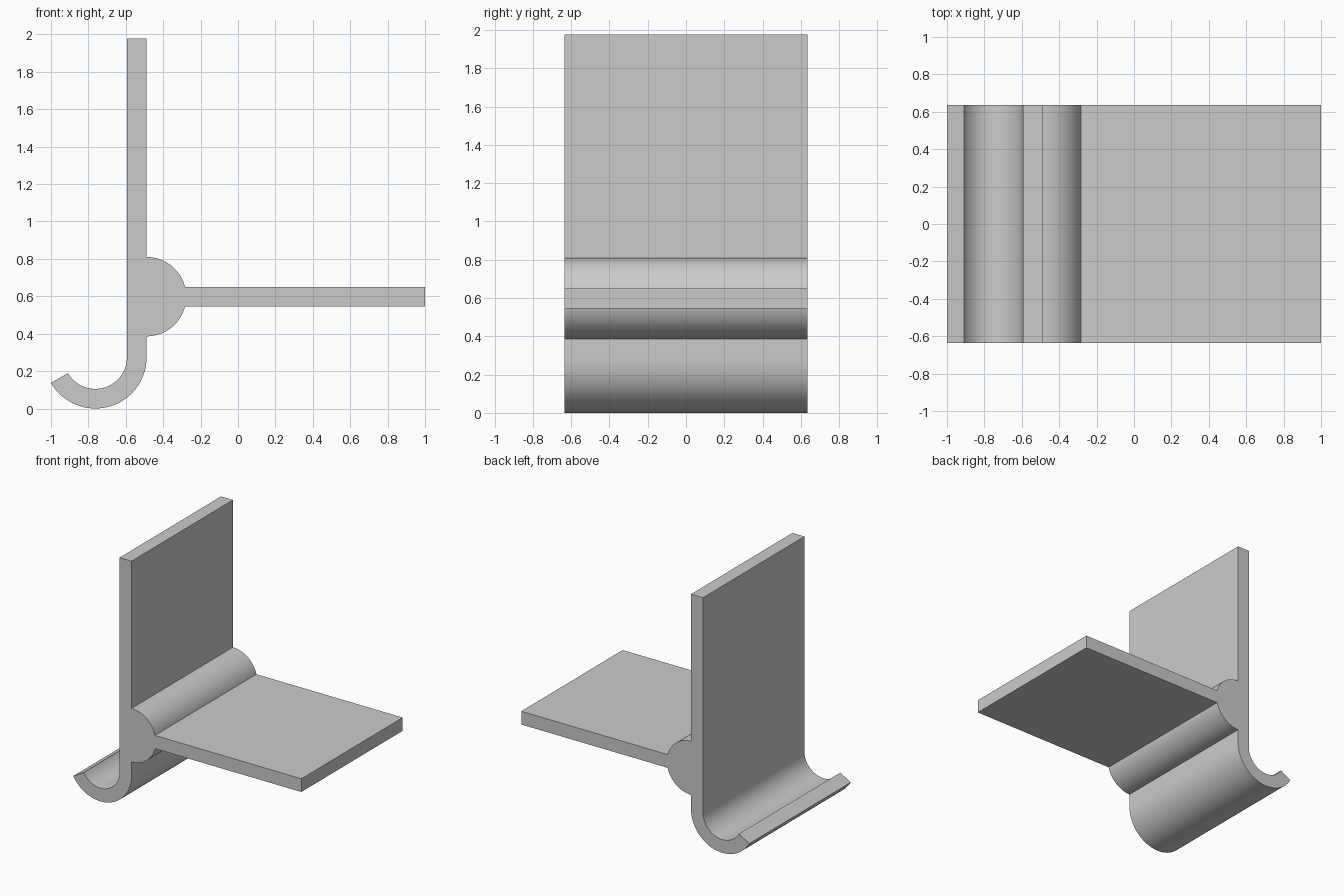
import bpy, bmesh
from math import cos, sin, radians, degrees, asin

if "Cube" in bpy.data.objects:
    bpy.data.objects.remove(bpy.data.objects["Cube"])

HALF = 0.635             # half the depth along y
T = 0.105                # sheet thickness
R = 0.274                # outer radius of the hook
HX, HZ = -1 + R * cos(radians(30)), R   # hook centre
XR, XL = HX + R, HX + R - T             # faces of the upright
TOP = 1.977
BZ, BR = 0.598, 0.212    # boss centre height and radius


def arc(cx, cz, r, a0, a1, n):
    """Points on an arc from angle a0 to a1 in degrees."""
    angles = [radians(a0 + (a1 - a0) * i / n) for i in range(n + 1)]
    return [(cx + r * cos(a), cz + r * sin(a)) for a in angles]


# One continuous cross-section, counter-clockwise seen from the front
shelf = degrees(asin(T / 2 / BR))
profile = arc(HX, HZ, R, -150, 0, 40)                     # outside of hook
profile += arc(XR, BZ, BR, -90, -shelf, 24)               # lower boss
profile += [(1, BZ - T / 2), (1, BZ + T / 2)]             # shelf end
profile += arc(XR, BZ, BR, shelf, 90, 24)                 # upper boss
profile += [(XR, TOP), (XL, TOP)]                         # top of upright
profile += arc(HX, HZ, R - T, 0, -150, 40)                # inside of hook

# Extrude the section along y
bm = bmesh.new()
face = bm.faces.new([bm.verts.new((x, -HALF, z)) for x, z in profile])
ext = bmesh.ops.extrude_face_region(bm, geom=[face], use_keep_orig=True)
verts = [g for g in ext["geom"] if isinstance(g, bmesh.types.BMVert)]
bmesh.ops.translate(bm, verts=verts, vec=(0, 2 * HALF, 0))
bmesh.ops.recalc_face_normals(bm, faces=bm.faces)
# Split the concave end caps cleanly
caps = [f for f in bm.faces if len(f.verts) > 4]
bmesh.ops.triangulate(bm, faces=caps)

mesh = bpy.data.meshes.new("hooked_bracket")
bm.to_mesh(mesh)
bm.free()
bracket = bpy.data.objects.new("hooked_bracket", mesh)
bpy.context.collection.objects.link(bracket)

# Smooth the curves, keep the corners sharp
bpy.context.view_layer.objects.active = bracket
bracket.select_set(True)
bpy.ops.object.shade_smooth_by_angle(angle=radians(25))
